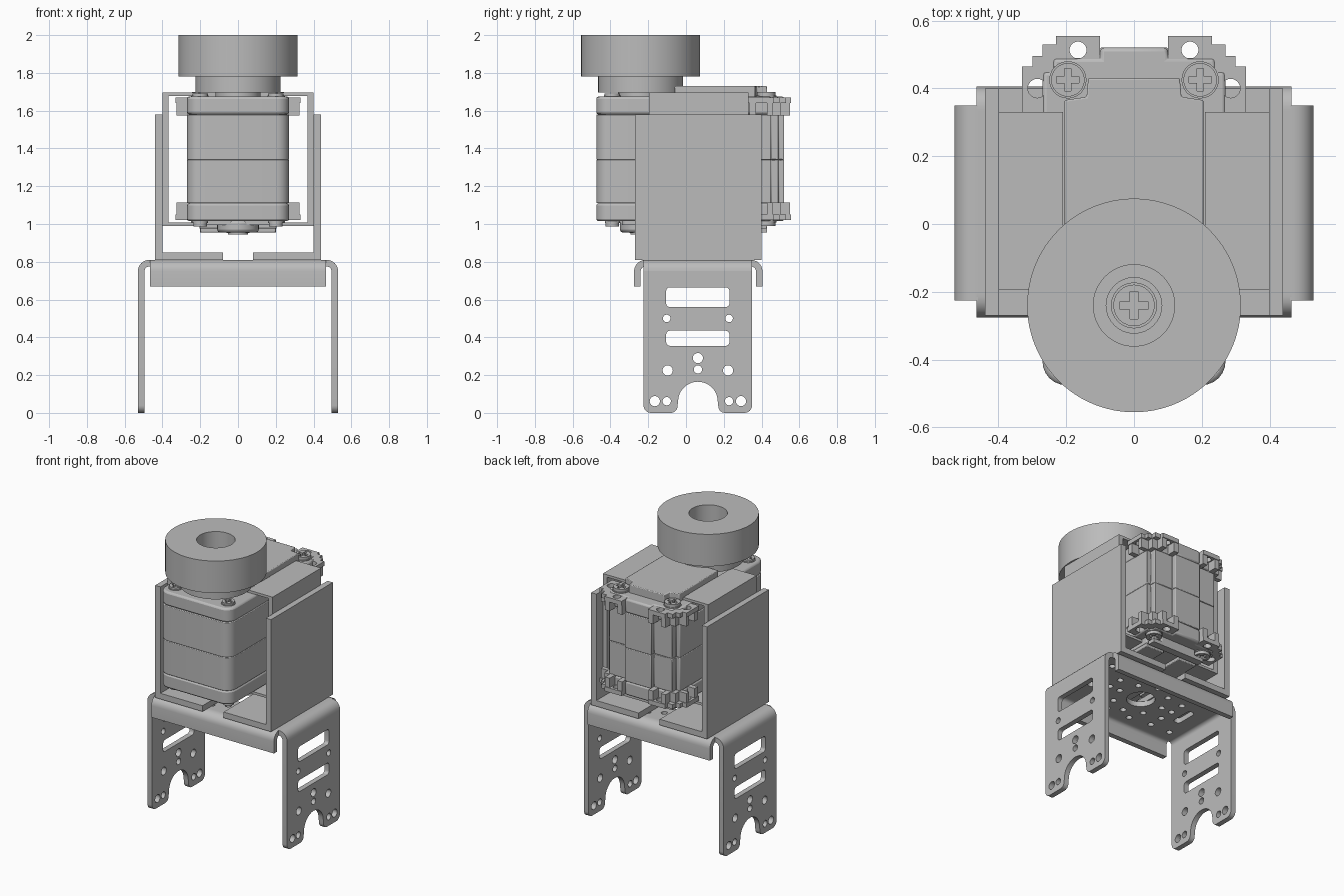
import bpy, bmesh
from math import sin, cos, pi

if "Cube" in bpy.data.objects:
    bpy.data.objects.remove(bpy.data.objects["Cube"])

grey = bpy.data.materials.new("plain grey")
grey.use_nodes = True
GREY = (0.5, 0.5, 0.5, 1)
grey.diffuse_color = GREY
grey.node_tree.nodes["Principled BSDF"].inputs["Base Color"].default_value = GREY


def arc(cx, cy, r, a0, a1, n=6):
    return [(cx + r * cos(a0 + (a1 - a0) * i / n), cy + r * sin(a0 + (a1 - a0) * i / n))
            for i in range(n + 1)]


def circle(cx, cy, r, n=24):
    return arc(cx, cy, r, 0, 2 * pi, n)[:-1]


def rect(x0, x1, y0, y1, r=0):
    if not r:
        return [(x0, y0), (x1, y0), (x1, y1), (x0, y1)]
    corners = [(x1 - r, y1 - r), (x0 + r, y1 - r), (x0 + r, y0 + r), (x1 - r, y0 + r)]
    return [p for k, c in enumerate(corners) for p in arc(*c, r, k * pi / 2, (k + 1) * pi / 2)]


def flip(points, s):
    return [(s * u, v) for u, v in points]


def prism(name, outline, lo, hi, holes=(), axis="z", bevel=0.0):
    """Extrude an outline with holes along an axis."""
    place = {"z": lambda u, v: (u, v, lo), "x": lambda u, v: (lo, u, v),
             "y": lambda u, v: (u, lo, v)}[axis]
    bm = bmesh.new()
    for loop in [outline, *holes]:
        vs = [bm.verts.new(place(*p)) for p in loop]
        for a, b in zip(vs, vs[1:] + vs[:1]):
            bm.edges.new((a, b))
    bmesh.ops.remove_doubles(bm, verts=bm.verts[:], dist=1e-5)
    if holes:
        bmesh.ops.triangle_fill(bm, use_beauty=True, edges=bm.edges[:])
    else:
        bmesh.ops.contextual_create(bm, geom=bm.edges[:])
    ext = bmesh.ops.extrude_face_region(bm, geom=bm.faces[:], use_keep_orig=True)
    move = [(hi - lo) * (axis == a) for a in "xyz"]
    bmesh.ops.translate(bm, vec=move,
                        verts=[g for g in ext["geom"] if isinstance(g, bmesh.types.BMVert)])
    bmesh.ops.recalc_face_normals(bm, faces=bm.faces[:])
    mesh = bpy.data.meshes.new(name)
    bm.to_mesh(mesh)
    bm.free()
    mesh.materials.append(grey)
    ob = bpy.data.objects.new(name, mesh)
    bpy.context.collection.objects.link(ob)
    bpy.ops.object.select_all(action="DESELECT")
    ob.select_set(True)
    bpy.context.view_layer.objects.active = ob
    bpy.ops.object.shade_smooth_by_angle(angle=0.6)
    if bevel:
        mod = ob.modifiers.new("edge", "BEVEL")
        mod.width, mod.segments, mod.limit_method, mod.angle_limit = bevel, 2, "ANGLE", 0.7
    return ob


def screw(name, x, y, base, top, r):
    """Pan head with a cross recess; top may lie below base."""
    mid = base + (top - base) * 0.45
    a, b = r * 0.17, r * 0.6
    quarter = [(b, -a), (b, a), (a, a)]
    cross = []
    for k in range(4):
        c, s = round(cos(k * pi / 2)), round(sin(k * pi / 2))
        cross += [(x + c * u - s * v, y + s * u + c * v) for u, v in quarter]
    prism(name + "_base", circle(x, y, r), base, mid)
    prism(name + "_head", circle(x, y, r * 0.9), mid, top, [cross])


# Lower bracket: perforated deck, bent edges and two legs
CY = 0.065
deck_holes = [circle(0, CY, 0.09)]
deck_holes += [circle(0.17 * cos(k * pi / 4), CY + 0.17 * sin(k * pi / 4), 0.02, 12) for k in range(8)]
for s in (1, -1):
    deck_holes.append(rect(s * 0.35 - 0.025, s * 0.35 + 0.025, CY - 0.08, CY + 0.08, 0.022))
    for dx, dy in [(0.25, 0), (0.25, 0.1), (0.25, 0.2), (0.4, 0.2), (0.09, 0.22)]:
        for t in ((1, -1) if dy else (1,)):
            deck_holes.append(circle(s * dx, CY + t * dy, 0.02, 12))
prism("bracket_deck", rect(-0.46, 0.46, -0.205, 0.335), 0.775, 0.81, deck_holes)


def bend(outer, s, bottom):
    """Hook-shaped section of a folded sheet edge."""
    pts = [(0, bottom)] + arc(-0.06, 0.75, 0.06, 0, pi / 2)
    pts += [(-0.07, 0.81), (-0.07, 0.775)] + arc(-0.06, 0.75, 0.025, pi / 2, 0) + [(-0.035, bottom)]
    return [(outer + s * u, v) for u, v in pts]


prism("front_flange", bend(-0.275, -1, 0.67), -0.465, 0.465, axis="x")
prism("back_flange", bend(0.405, 1, 0.67), -0.465, 0.465, axis="x")

leg = [(-0.225, 0.75)] + arc(-0.185, 0.04, 0.04, pi, 1.5 * pi) + arc(-0.08, 0.035, 0.035, -pi / 2, 0)
leg += arc(0.063, 0.06, 0.105, pi, 0, 18)
leg += arc(0.206, 0.035, 0.035, pi, 1.5 * pi) + arc(0.31, 0.04, 0.04, -pi / 2, 0) + [(0.35, 0.75)]
leg_holes = [rect(-0.105, 0.23, 0.56, 0.665, 0.02), rect(-0.105, 0.23, 0.355, 0.435, 0.02),
             circle(0.063, 0.29, 0.027), circle(0.063, 0.23, 0.022)]
for s in (1, -1):
    for dy, z, r in [(0.165, 0.5, 0.02), (0.16, 0.225, 0.027), (0.228, 0.062, 0.027), (0.165, 0.062, 0.022)]:
        leg_holes.append(circle(0.063 + s * dy, z, r))
for s, side in ((1, "left"), (-1, "right")):
    prism(side + "_leg", leg, s * 0.495, s * 0.53, leg_holes, "x")
    prism(side + "_leg_bend", bend(s * 0.53, s, 0.75), -0.225, 0.35, axis="y")

    # Outer angle bracket and inner channel
    angle = [(0.08, 0.81), (0.44, 0.81), (0.44, 1.58), (0.4, 1.58), (0.4, 0.85), (0.08, 0.85)]
    prism(side + "_angle_bracket", flip(angle, s), -0.27, 0.4, axis="y")
    channel = [(0.21, 0.99), (0.4, 0.99), (0.4, 1.695), (0.21, 1.695), (0.21, 1.678),
               (0.368, 1.678), (0.368, 1.007), (0.21, 1.007)]
    prism(side + "_channel", flip(channel, s), -0.195, 0.33, axis="y")

# Motor housing in stacked shells
half = arc(0.2, -0.405, 0.07, -pi / 2, 0) + [(0.27, 0.45), (0.24, 0.45), (0.24, 0.49),
                                           (0.1, 0.49), (0.1, 0.52)]
housing = half + flip(half, -1)[::-1]
for name, lo, hi, bev in [("bottom_cap", 1.015, 1.11, 0.012), ("lower_shell", 1.11, 1.34, 0.004),
                          ("upper_shell", 1.34, 1.58, 0.004), ("top_cap", 1.58, 1.675, 0.012)]:
    prism("motor_" + name, housing, lo, hi, bevel=bev)

# Mounting ears at the rear corners with ribs and screws
ear = [(0.25, 0.33), (0.33, 0.33), (0.33, 0.465), (0.3, 0.465), (0.3, 0.495), (0.27, 0.495),
       (0.27, 0.53), (0.23, 0.53), (0.23, 0.555), (0.1, 0.555), (0.1, 0.46), (0.25, 0.43)]
for s, side in ((1, "left"), (-1, "right")):
    for level, lo, hi in (("top", 1.575, 1.67), ("bottom", 1.02, 1.115)):
        holes = [circle(s * 0.285, 0.4, 0.028), circle(s * 0.165, 0.513, 0.025)]
        lip = 0.03
        outer = lo if level == "bottom" else hi - lip
        prism(f"{side}_{level}_ear", flip(ear, s), outer, outer + lip, holes)
        rest = (lo + lip, hi) if level == "bottom" else (lo, hi - lip)
        for k, (x0, x1, y0, y1) in enumerate([(0.26, 0.325, 0.335, 0.37), (0.26, 0.325, 0.43, 0.46),
                                              (0.1, 0.135, 0.48, 0.55), (0.195, 0.23, 0.48, 0.55),
                                              (0.23, 0.27, 0.43, 0.5)]):
            prism(f"{side}_{level}_rib_{k}", flip(rect(x0, x1, y0, y1), s), *rest)
    screw(side + "_rear_top_screw", s * 0.195, 0.425, 1.665, 1.7, 0.055)
    screw(side + "_rear_bottom_screw", s * 0.195, 0.425, 1.025, 0.99, 0.055)
    screw(side + "_front_top_screw", s * 0.2, -0.39, 1.67, 1.692, 0.045)
    screw(side + "_front_bottom_screw", s * 0.2, -0.39, 1.02, 0.987, 0.04)
    prism(side + "_bottom_pad", flip(rect(0.06, 0.2, 0.1, 0.36), s), 0.955, 0.99, bevel=0.005)

# Raised covers above and below the motor
cover = [(0.205, -0.06), (0.205, 0.365), (0.14, 0.375), (0.135, 0.43)]
cover = cover + flip(cover, -1)[::-1]
prism("top_cover", cover, 1.67, 1.73, bevel=0.005)
prism("bottom_cover", cover, 0.975, 1.02, bevel=0.005)
prism("bottom_cover_edge", rect(-0.2, 0.2, 0.38, 0.43), 0.955, 0.98)

# Output horn, ring wheel and centre screw
AY = -0.24
prism("output_boss", circle(0, AY, 0.12, 48), 1.67, 1.72)
prism("output_horn", circle(0, AY, 0.225, 64), 1.695, 1.78, [circle(0, AY, 0.082, 32)])
prism("ring_wheel", circle(0, AY, 0.315, 96), 1.78, 2.0, [circle(0, AY, 0.12, 48)])
screw("output_screw", 0, AY, 1.72, 1.775, 0.068)

# Idler on the underside
prism("idler_boss", circle(0, AY, 0.11, 40), 0.955, 1.02, bevel=0.015)
prism("idler_plate", rect(-0.2, 0.2, -0.34, -0.06, 0.03), 0.995, 1.02)
screw("idler_screw", 0, AY, 0.957, 0.945, 0.06)
